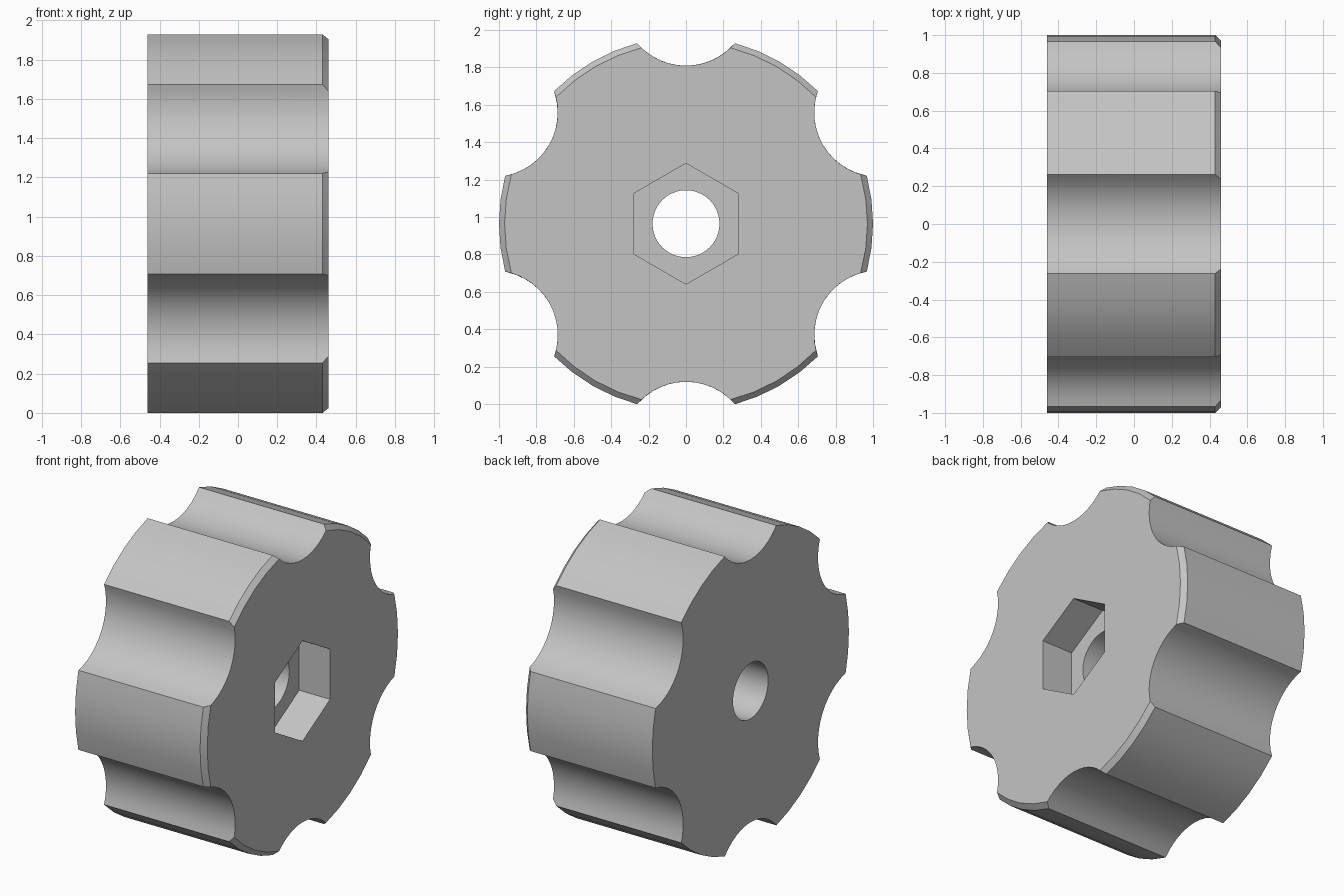
import bpy, bmesh
from math import pi, sin, cos, acos, atan2
from mathutils import Matrix

cube = bpy.data.objects.get("Cube")
if cube:
    bpy.data.objects.remove(cube, do_unlink=True)

HALF = 0.46             # half thickness along x
CENTRE_Z = 0.964
RADIUS, CHAMFER = 1.0, 0.03
GRIP_DIST, GRIP_R = 1.19, 0.345   # finger scallop centre distance and radius
LOBE_STEPS, GRIP_STEPS = 4, 12

grey = bpy.data.materials.new("Knob grey")
grey.use_nodes = True
colour = (0.55, 0.55, 0.55, 1)
grey.diffuse_color = colour
grey.node_tree.nodes["Principled BSDF"].inputs["Base Color"].default_value = colour


def outline(r):
    """Six lobes of radius r separated by six circular scallops, as (y, z) points."""
    half = acos((r * r + GRIP_DIST ** 2 - GRIP_R ** 2) / (2 * r * GRIP_DIST))
    swing = atan2(r * sin(half), GRIP_DIST - r * cos(half))
    pts = []
    for k in range(6):
        mid = k * pi / 3
        reach = pi / 6 - half
        for i in range(LOBE_STEPS):
            a = mid - reach + 2 * reach * i / LOBE_STEPS
            pts.append((r * cos(a), r * sin(a)))
        grip = mid + pi / 6
        cy, cz = GRIP_DIST * cos(grip), GRIP_DIST * sin(grip)
        for i in range(GRIP_STEPS):
            a = grip + pi - (-swing + 2 * swing * i / GRIP_STEPS)
            pts.append((cy + GRIP_R * cos(a), cz + GRIP_R * sin(a)))
    return pts


def make_object(name, bm):
    bmesh.ops.recalc_face_normals(bm, faces=bm.faces)
    mesh = bpy.data.meshes.new(name)
    bm.to_mesh(mesh)
    bm.free()
    mesh.materials.append(grey)
    obj = bpy.data.objects.new(name, mesh)
    bpy.context.collection.objects.link(obj)
    obj.location.z = CENTRE_Z
    return obj


def prism(name, sides, radius, x0, x1, turn=0):
    """Prism lying along x, used as a cutter."""
    bm = bmesh.new()
    place = Matrix.Translation(((x0 + x1) / 2, 0, 0)) @ Matrix.Rotation(turn, 4, "X") @ Matrix.Rotation(pi / 2, 4, "Y")
    bmesh.ops.create_cone(bm, cap_ends=True, segments=sides, radius1=radius,
                          radius2=radius, depth=x1 - x0, matrix=place)
    return make_object(name, bm)


# Scalloped body with a chamfer on the +x rim
bm = bmesh.new()
sections = [(-HALF, RADIUS), (HALF - CHAMFER, RADIUS), (HALF, RADIUS - CHAMFER)]
rings = [[bm.verts.new((x, y, z)) for y, z in outline(r)] for x, r in sections]
for low, high in zip(rings, rings[1:]):
    for i in range(len(low)):
        j = (i + 1) % len(low)
        bm.faces.new((low[i], low[j], high[j], high[i]))
bm.faces.new(rings[0])
bm.faces.new(rings[-1])
knob = make_object("knob_body", bm)

# Through bore and hexagonal nut pocket
cutters = [prism("bore_cutter", 48, 0.179, -1, 1),
           prism("nut_pocket_cutter", 6, 0.323, HALF - 0.22, 1)]
# Turn the pocket so that two corners point up and down
pocket = cutters[1]
if max(v.co.z for v in pocket.data.vertices) < 0.31:
    pocket.rotation_euler.x = pi / 6

bpy.context.view_layer.objects.active = knob
for cutter in cutters:
    mod = knob.modifiers.new(cutter.name, "BOOLEAN")
    mod.operation = "DIFFERENCE"
    mod.solver = "EXACT"
    mod.object = cutter
    bpy.ops.object.modifier_apply(modifier=mod.name)
for cutter in cutters:
    bpy.data.objects.remove(cutter, do_unlink=True)

bpy.ops.object.select_all(action="DESELECT")
knob.select_set(True)
bpy.ops.object.shade_smooth_by_angle(angle=pi / 6)
